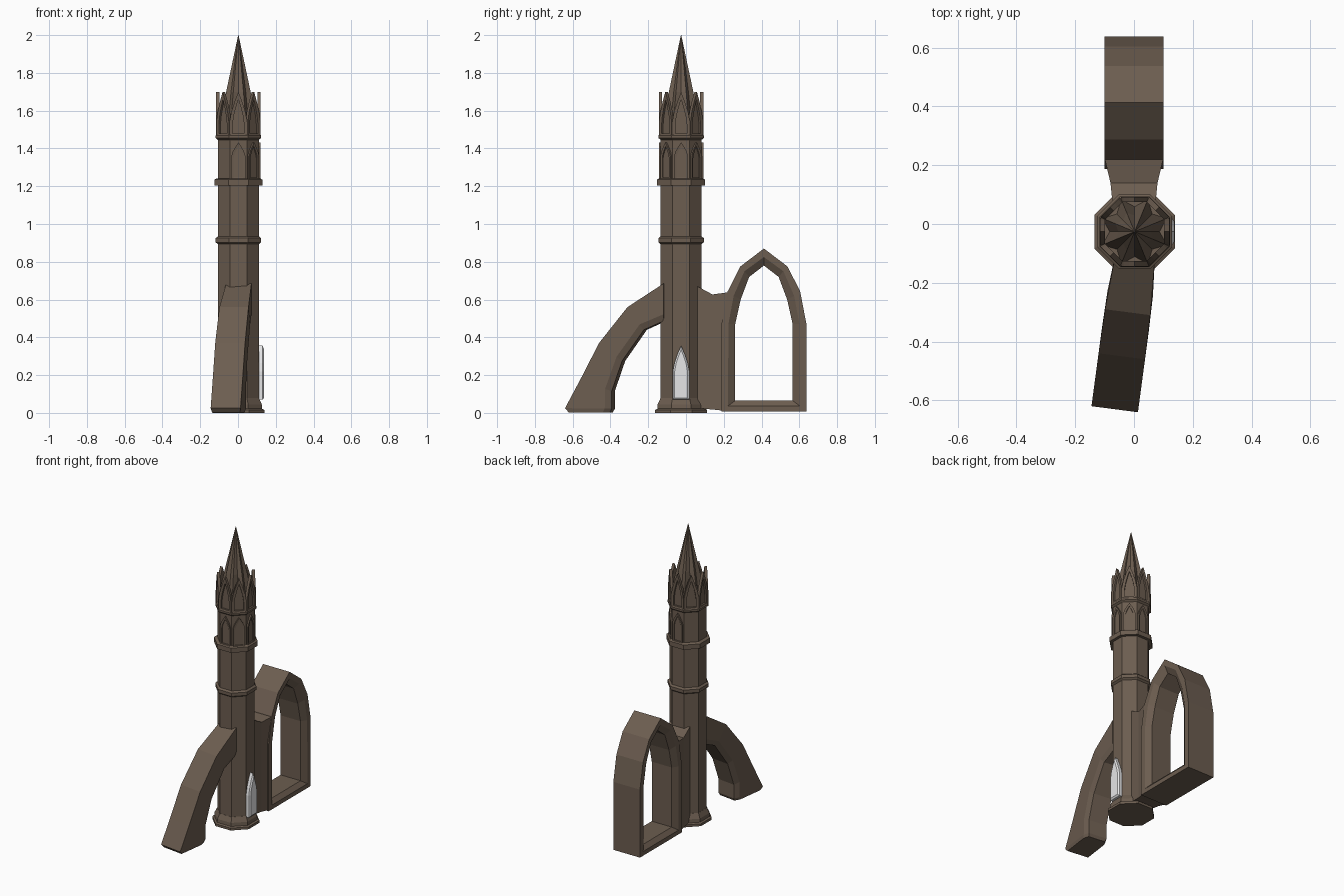
import bpy, bmesh, math
from mathutils import Vector, Matrix

if "Cube" in bpy.data.objects:
    bpy.data.objects.remove(bpy.data.objects["Cube"])

CX, CY = 0.002, -0.026          # tower axis


def material(name, rgb):
    m = bpy.data.materials.new(name)
    m.diffuse_color = (*rgb, 1)
    m.use_nodes = True
    m.node_tree.nodes["Principled BSDF"].inputs["Base Color"].default_value = m.diffuse_color
    return m


STONE = material("brown_stone", (0.15, 0.11, 0.08))
GLASS = material("pale_window", (0.82, 0.82, 0.83))


def loft(name, rings, mat=STONE, closed=False, matrix=None):
    """Skin equal-sized point rings; cap the ends, or join last ring to first."""
    bm = bmesh.new()
    vs = [[bm.verts.new(p) for p in r] for r in rings]
    n = len(vs[0])
    pairs = list(zip(vs, vs[1:]))
    if closed:
        pairs.append((vs[-1], vs[0]))
    else:
        bm.faces.new(vs[0])
        bm.faces.new(vs[-1])
    for a, b in pairs:
        for i in range(n):
            j = (i + 1) % n
            bm.faces.new((a[i], a[j], b[j], b[i]))
    bmesh.ops.recalc_face_normals(bm, faces=bm.faces)
    if matrix:
        bm.transform(matrix)
    me = bpy.data.meshes.new(name)
    bm.to_mesh(me)
    bm.free()
    me.materials.append(mat)
    ob = bpy.data.objects.new(name, me)
    bpy.context.collection.objects.link(ob)
    return ob


def octagon(apothem, z):
    r = apothem / math.cos(math.pi / 8)
    return [(CX + r * math.cos(math.pi / 8 + k * math.pi / 4),
             CY + r * math.sin(math.pi / 8 + k * math.pi / 4), z) for k in range(8)]


def turned(name, profile):
    return loft(name, [octagon(a, z) for a, z in profile])


def mirrored(half, x, cy=0.0):
    """Full arch outline at depth x from half outline (half_width, z), apex first."""
    pts = [(x, cy + w, z) for w, z in half]
    return pts + [(x, cy - w, z) for w, z in reversed(half[1:])]


def lancet(w, z0, z1, spring):
    h = z1 - spring
    return [(0, z1), (w * 0.42, spring + h * 0.68), (w * 0.8, spring + h * 0.33),
            (w, spring), (w, z0)]


def on_side(k):
    return Matrix.Translation((CX, CY, 0)) @ Matrix.Rotation(k * math.pi / 4, 4, 'Z')


def niche(name, k, outer, inner, back, front):
    """Pointed stone frame with sloped reveal and a recessed back panel."""
    deep = back + 0.004
    loft(name + "_frame", [mirrored(outer, back), mirrored(outer, front),
                           mirrored(inner, front - 0.002), mirrored(inner, back)],
         closed=True, matrix=on_side(k))
    loft(name + "_panel", [mirrored(inner, back), mirrored(inner, deep)], matrix=on_side(k))


# Tower shaft, stepped foot and moulded bands
turned("tower_base", [(0.137, 0), (0.137, 0.016), (0.126, 0.022), (0.124, 0.045), (0.109, 0.078)])
turned("tower_shaft", [(0.108, 0.02), (0.108, 1.215)])
turned("lower_band", [(0.108, 0.893), (0.12, 0.903), (0.12, 0.925), (0.108, 0.935)])
turned("middle_band", [(0.127, 1.203), (0.127, 1.235), (0.115, 1.242)])
turned("belfry", [(0.108, 1.23), (0.108, 1.46)])
turned("upper_band", [(0.108, 1.445), (0.12, 1.455), (0.12, 1.468), (0.112, 1.478)])

# Belfry niches on the five sides from front round to back
for k in (-2, -1, 0, 1, 2):
    niche(f"belfry_niche_{k + 3}", k, lancet(0.037, 1.24, 1.432, 1.36),
          lancet(0.025, 1.245, 1.412, 1.35), 0.105, 0.118)

# Crown of eight pointed gables
for k in range(8):
    niche(f"crown_gable_{k + 1}", k, lancet(0.047, 1.465, 1.70, 1.54),
          lancet(0.03, 1.48, 1.66, 1.53), 0.1, 0.118)

# Star-shaped spire with ribs running down to the tower corners


def star(r_out, r_in, z):
    return [(CX + (r_out if k % 2 else r_in) * math.cos(k * math.pi / 8),
             CY + (r_out if k % 2 else r_in) * math.sin(k * math.pi / 8), z) for k in range(16)]


loft("spire", [star(0.12, 0.086, 1.47), star(0.07, 0.055, 1.70), star(0.001, 0.001, 2.0)])

# Pale lancet window low on the right side
win, pane = lancet(0.044, 0.07, 0.357, 0.22), lancet(0.034, 0.08, 0.335, 0.22)
loft("window", [mirrored(win, 0.105), mirrored(win, 0.128), mirrored(pane, 0.136)],
     mat=GLASS, matrix=on_side(0))

# Flying buttress at the front, swung slightly to the left
sections = [((-0.612, 0.003), (-0.395, 0.003), 0.074), ((-0.63, 0.025), (-0.385, 0.022), 0.079),
            ((-0.55, 0.175), (-0.385, 0.115), 0.079), ((-0.45, 0.37), (-0.33, 0.275), 0.079),
            ((-0.30, 0.56), (-0.215, 0.44), 0.077), ((-0.11, 0.685), (-0.11, 0.487), 0.067)]
rings = []
for o, i, h in sections:
    o, i = Vector(o), Vector(i)
    c = i + (o - i).normalized() * 0.035
    ring = []
    for p, w in ((o, -h), (o, h), (c, h), (i, h * 0.8), (i, -h * 0.8), (c, -h)):
        ring.append((0.134 * (p.x + 0.14) + w, p.x - 0.13 * w, p.y))
    rings.append(ring)
loft("flying_buttress", rings)

# Free-standing pointed arch frame at the back, chamfered on both faces
outer = [(0, 0.87), (0.125, 0.775), (0.192, 0.643), (0.225, 0.47), (0.225, 0.008)]
mid = [(0, 0.825), (0.103, 0.75), (0.16, 0.62), (0.188, 0.47), (0.19, 0.037)]
inner = [(0, 0.78), (0.078, 0.72), (0.123, 0.6), (0.152, 0.47), (0.152, 0.065)]
loft("arch_frame", [mirrored(o, x, 0.4125) for o, x in
                    ((outer, -0.1), (outer, 0.1), (mid, 0.1), (inner, 0.075),
                     (inner, -0.075), (mid, -0.1))], closed=True)

# Wing wall joining the arch to the tower
loft("wing_wall", [[(-w, y, z0), (w, y, z0), (w, y, z1), (-w, y, z1)] for y, w, z0, z1 in
                   ((0.06, 0.072, 0.025, 0.67), (0.14, 0.08, 0.018, 0.627),
                    (0.222, 0.0995, 0.009, 0.638))])
